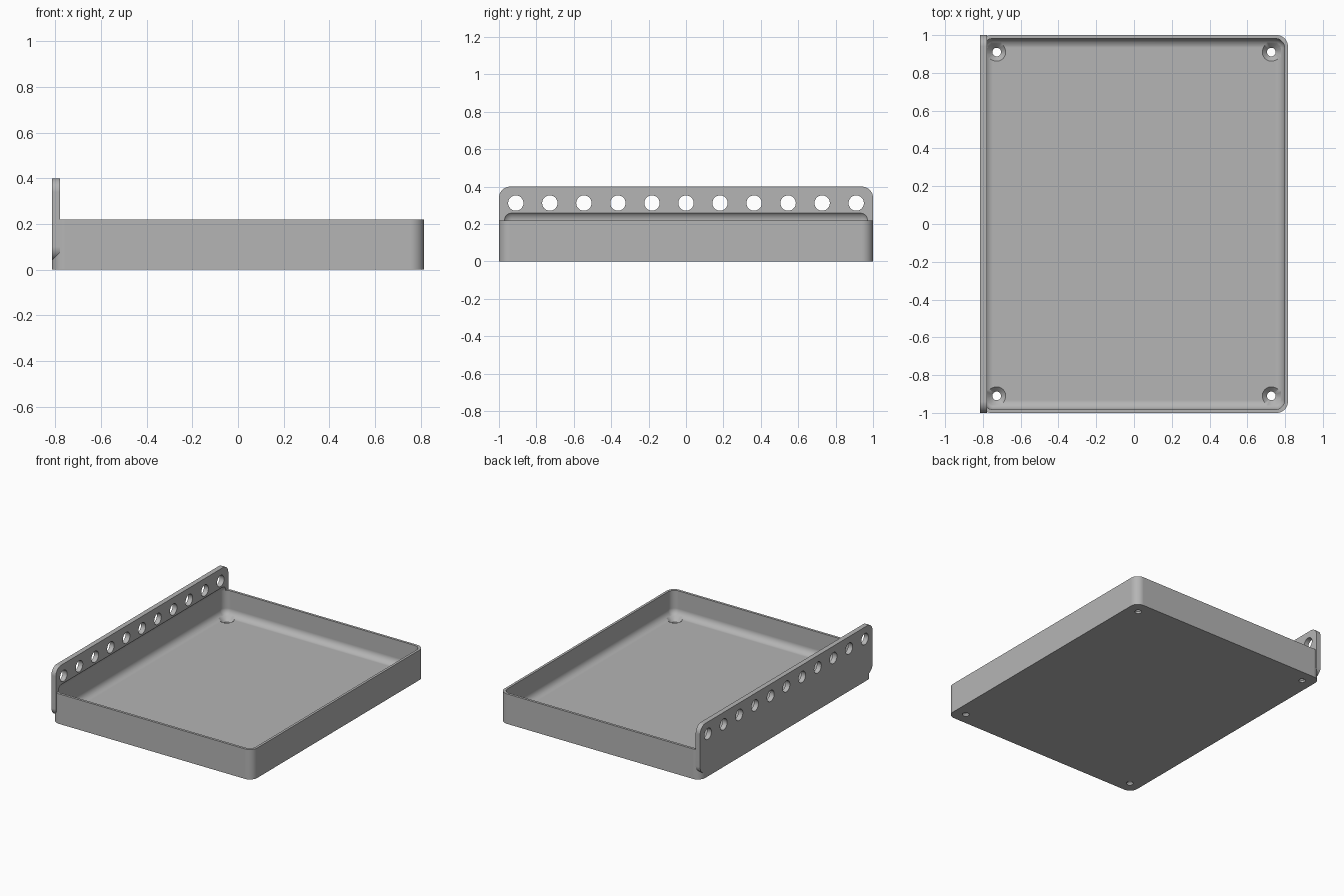
import bpy, bmesh, math
from mathutils import Matrix, Vector

cube = bpy.data.objects.get("Cube")
if cube:
    bpy.data.objects.remove(cube, do_unlink=True)

HX, HY, TOP = 0.815, 1.0, 0.22      # tray half sizes and rim height
WALL, FLOOR = 0.018, 0.04
CORNER, FILLET = 0.06, 0.05
PLATE_T, PLATE_LOW, PLATE_TOP = 0.036, 0.04, 0.40

grey = bpy.data.materials.new("plain grey")
grey.use_nodes = True
colour = (0.46, 0.46, 0.46, 1)
grey.diffuse_color = colour
grey.node_tree.nodes["Principled BSDF"].inputs["Base Color"].default_value = colour


def finish(bm, name):
    bmesh.ops.recalc_face_normals(bm, faces=bm.faces[:])
    mesh = bpy.data.meshes.new(name)
    bm.to_mesh(mesh)
    bm.free()
    mesh.materials.append(grey)
    obj = bpy.data.objects.new(name, mesh)
    bpy.context.collection.objects.link(obj)
    return obj


def rounded_slab(name, low, high, radius, axis=None, segments=12):
    """Box with rounded edges: only those along the axis, or all of them."""
    low, high = Vector(low), Vector(high)
    bm = bmesh.new()
    bmesh.ops.create_cube(bm, size=1)
    bmesh.ops.scale(bm, vec=high - low, verts=bm.verts[:])
    bmesh.ops.translate(bm, vec=(low + high) / 2, verts=bm.verts[:])
    edges = [e for e in bm.edges if axis is None or
             abs((e.verts[0].co - e.verts[1].co)[axis]) > 1e-4]
    bmesh.ops.bevel(bm, geom=edges, offset=radius, segments=segments,
                    profile=0.5, affect='EDGES')
    return finish(bm, name)


def add_cone(bm, centre, r1, r2, depth, turn=Matrix()):
    bmesh.ops.create_cone(bm, cap_ends=True, segments=32, radius1=r1, radius2=r2,
                          depth=depth, matrix=Matrix.Translation(centre) @ turn)


def combine(target, tool, operation):
    """Apply a boolean and discard the tool."""
    tool.hide_render = True
    mod = target.modifiers.new("combine", 'BOOLEAN')
    mod.object, mod.operation, mod.solver = tool, operation, 'EXACT'
    evaluated = target.evaluated_get(bpy.context.evaluated_depsgraph_get())
    mesh = bpy.data.meshes.new_from_object(evaluated)
    target.modifiers.clear()
    target.data = mesh
    bpy.data.objects.remove(tool, do_unlink=True)


# Tray body with rounded upright corners
tray = rounded_slab("tray_with_side_plate", (-HX, -HY, 0), (HX, HY, TOP), CORNER, 2)

# Tall side plate along the tray's right edge
plate = rounded_slab("side_plate", (-HX, -HY, PLATE_LOW),
                     (-HX + PLATE_T, HY, PLATE_TOP), CORNER, 0)
combine(tray, plate, 'UNION')

# Filleted cavity, also scooping slightly into the plate
cavity = rounded_slab("cavity", (-HX + WALL, -HY + WALL, FLOOR),
                      (HX - WALL, HY - WALL, TOP + FILLET), FILLET)
combine(tray, cavity, 'DIFFERENCE')

# Row of round holes through the plate
bm = bmesh.new()
sideways = Matrix.Rotation(math.pi / 2, 4, 'Y')
for i in range(-5, 6):
    add_cone(bm, (-HX, i * 0.182, 0.312), 0.041, 0.041, 0.2, sideways)
combine(tray, finish(bm, "plate_holes"), 'DIFFERENCE')

# Countersunk screw holes in the floor corners: bores first, then cones
bores, sinks = bmesh.new(), bmesh.new()
for sx in (-1, 1):
    for sy in (-1, 1):
        add_cone(bores, (sx * 0.727, sy * 0.91, 0.02), 0.023, 0.023, 0.1)
        add_cone(sinks, (sx * 0.727, sy * 0.91, FLOOR - 0.01), 0.018, 0.058, 0.04)
combine(tray, finish(bores, "screw_bores"), 'DIFFERENCE')
combine(tray, finish(sinks, "countersinks"), 'DIFFERENCE')

# Smooth curves, crisp edges and even flat faces
bpy.ops.object.select_all(action='DESELECT')
tray.select_set(True)
bpy.context.view_layer.objects.active = tray
bpy.ops.object.shade_smooth_by_angle(angle=math.radians(30))
weighted = tray.modifiers.new("even_normals", 'WEIGHTED_NORMAL')
weighted.keep_sharp = True
